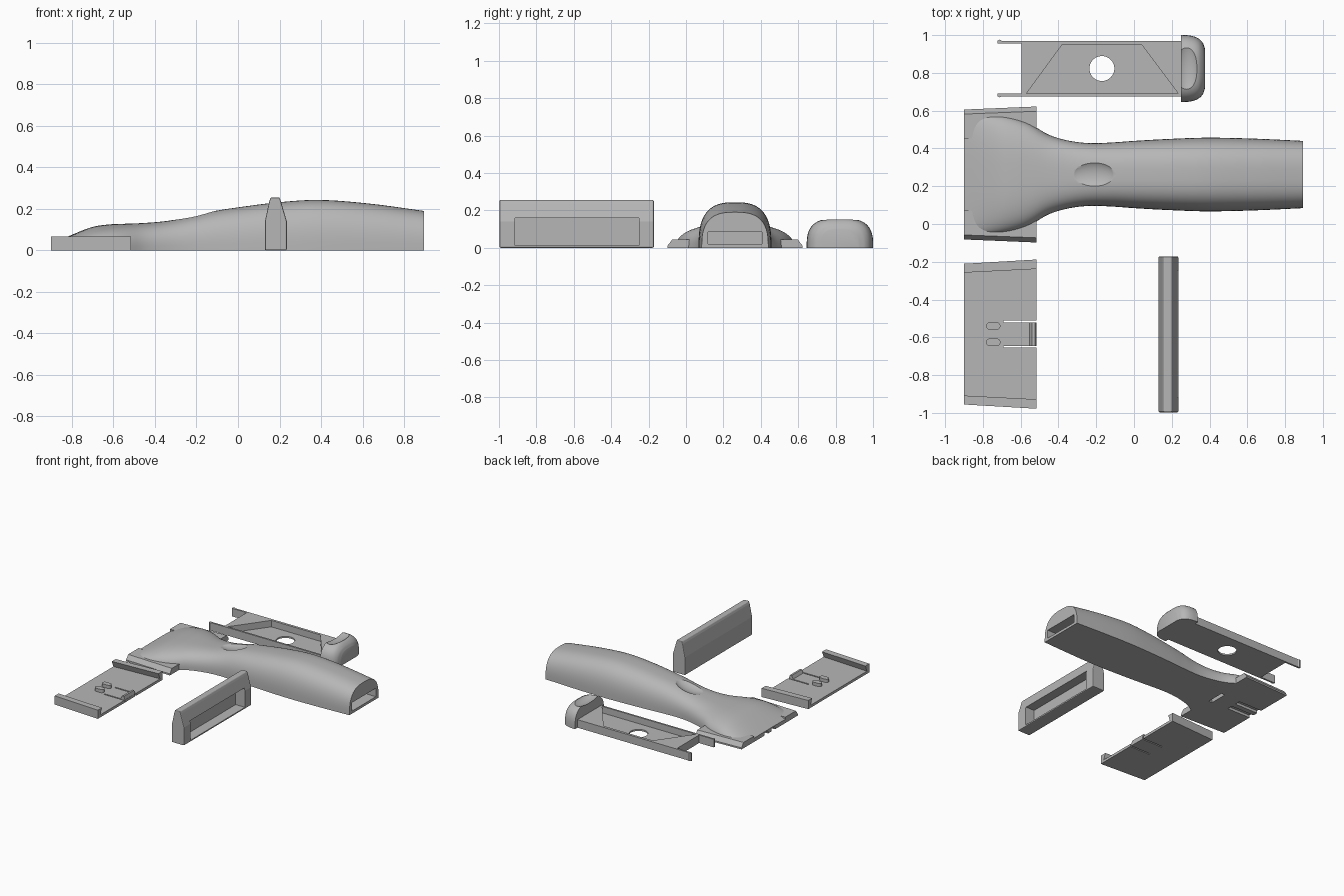
import bpy, bmesh, math
from mathutils import Matrix, Vector

if "Cube" in bpy.data.objects:
    bpy.data.objects.remove(bpy.data.objects["Cube"])

grey = bpy.data.materials.new("plain grey")
grey.use_nodes = True
COLOUR = (0.47, 0.47, 0.47, 1)
grey.diffuse_color = COLOUR
grey.node_tree.nodes["Principled BSDF"].inputs["Base Color"].default_value = COLOUR


def finish(name, bm):
    bmesh.ops.recalc_face_normals(bm, faces=bm.faces)
    mesh = bpy.data.meshes.new(name)
    bm.to_mesh(mesh)
    bm.free()
    mesh.materials.append(grey)
    ob = bpy.data.objects.new(name, mesh)
    bpy.context.collection.objects.link(ob)
    return ob


def skin(name, rings):
    """Bridge closed rings of points and cap both ends."""
    bm = bmesh.new()
    loops = [[bm.verts.new(p) for p in ring] for ring in rings]
    n = len(loops[0])
    for a, b in zip(loops, loops[1:]):
        for i in range(n):
            j = (i + 1) % n
            bm.faces.new((a[i], a[j], b[j], b[i]))
    bm.faces.new(loops[0])
    bm.faces.new(loops[-1])
    return finish(name, bm)


def prism(name, pts, axis, a, b, centre=0, taper=1):
    """Extrude a profile along an axis; taper scales the first end sideways."""
    place = {"x": lambda u, v, t, s: (t, centre + u * s, v),
             "y": lambda u, v, t, s: (u, t, v),
             "z": lambda u, v, t, s: (u, v, t)}[axis]
    return skin(name, [[place(u, v, t, s) for u, v in pts]
                       for t, s in ((a, taper), (b, 1))])


def box(name, x0, x1, y0, y1, z0, z1):
    return prism(name, [(x0, y0), (x1, y0), (x1, y1), (x0, y1)], "z", z0, z1)


def ellipsoid(name, centre, radii, tilt=0):
    bm = bmesh.new()
    m = (Matrix.Translation(centre) @ Matrix.Rotation(tilt, 4, "Y")
         @ Matrix.Diagonal((*radii, 1)))
    bmesh.ops.create_uvsphere(bm, u_segments=48, v_segments=24, radius=1, matrix=m)
    return finish(name, bm)


def arch_loft(name, keys, cy, power, steps=5, segs=40):
    """Smoothly loft arch sections given as (x, half width, height)."""
    keys = [Vector(k) for k in keys]
    last = len(keys) - 1

    def slope(i):
        d = keys[min(i + 1, last)] - keys[max(i - 1, 0)]
        return d / d.x

    sections = []
    for i in range(last):
        p, q = keys[i], keys[i + 1]
        w = q.x - p.x
        for k in range(steps):
            t = k / steps
            h = t * t * (3 - 2 * t)
            sections.append(p * (1 - h) + q * h + slope(i) * w * t * (1 - t) ** 2
                            - slope(i + 1) * w * t * t * (1 - t))
    sections.append(keys[-1])
    rings = []
    for x, half, height in sections:
        ring = []
        for k in range(segs + 1):
            c = math.cos(math.pi * k / segs)
            s = abs(math.sin(math.pi * k / segs)) if 0 < k < segs else 0
            ring.append((x, cy + math.copysign(abs(c) ** (2 / power), c) * half,
                         s ** (2 / power) * height))
        rings.append(ring)
    return skin(name, rings)


def apply(ob, mod):
    bpy.context.view_layer.objects.active = ob
    bpy.ops.object.modifier_apply(modifier=mod.name)


def cut(ob, *cutters):
    for c in cutters:
        mod = ob.modifiers.new("cut", "BOOLEAN")
        mod.operation, mod.solver, mod.object = "DIFFERENCE", "EXACT", c
        apply(ob, mod)
        bpy.data.objects.remove(c)


def bevel(ob, width, segments=2):
    mod = ob.modifiers.new("bevel", "BEVEL")
    mod.width, mod.segments = width, segments
    apply(ob, mod)


def smooth(ob):
    bpy.ops.object.select_all(action="DESELECT")
    ob.select_set(True)
    bpy.context.view_layer.objects.active = ob
    bpy.ops.object.shade_smooth_by_angle(angle=math.radians(32))


# Handle: flared head flowing into a rounded grip
HY = 0.262
handle = arch_loft("handle", [
    (-.9, .325, .03), (-.8, .323, .075), (-.7, .313, .113), (-.62, .295, .125),
    (-.55, .268, .128), (-.45, .21, .132), (-.34, .178, .142), (-.23, .166, .162),
    (-.11, .17, .19), (0, .178, .207), (.18, .188, .23), (.385, .195, .243),
    (.635, .19, .225), (.895, .178, .19)], HY, 2.8)
cut(handle,
    ellipsoid("thumb_cutter", (-.22, HY, .195), (.13, .083, .05), -.2),
    box("tray_slot_cutter", -.08, 1, HY - .145, HY + .145, .02, .085),
    box("latch_cutter", -.56, -.53, HY - .07, HY + .07, -.1, .03),
    *[box("pin_cutter", -.92, -.7, HY + d - .022, HY + d + .022, -.1, .02)
      for d in (-.042, .042)])
smooth(handle)

# Dovetail rails either side of the head
for side, name in ((-1, "right_rail"), (1, "left_rail")):
    prism(name, [(side * u, v) for u, v in
                 ((.2, 0), (.36, 0), (.36, .012), (.335, .045), (.2, .045))],
          "x", -.9, -.515, HY, .955)

# Clip-on head plate with undercut side lips
PY = -.583
half = [(.395, 0), (.395, .067), (.345, .067), (.365, .02)]
plate = prism("head_plate", half + [(-u, v) for u, v in reversed(half)],
              "x", -.9, -.515, PY, .943)
cut(plate, *[box("gap_cutter", -.69, -.5, PY + d - .005, PY + d + .005, -.1, .1)
             for d in (-.067, .067)])
prism("latch_hook", [(-.555, .015), (-.515, .015), (-.525, .045), (-.54, .045)],
      "y", PY - .062, PY + .062)
for i, d in enumerate((-.043, .043)):
    outline = []
    for k in range(20):
        a = math.tau * (k + .5) / 20
        shift = math.copysign(.018, math.cos(a))
        outline.append((-.745 + shift + .02 * math.cos(a), PY + d + .02 * math.sin(a)))
    smooth(prism(f"plate_pin_{i + 1}", outline, "z", .015, .045))

# Upright cover with a tapered top and a side recess
cover = prism("blade_cover", [(.13, 0), (.235, 0), (.235, .14), (.207, .235),
                              (.2, .255), (.157, .255), (.15, .235), (.13, .14)],
              "y", -.997, -.172)
bevel(cover, .006)
cut(cover, box("recess_cutter", .155, .3, -.915, -.25, .012, .16))

# Sliding tray: trapezoid pocket, round hole, spring arms
TY = .823
tray = box("tray", -.595, .255, TY - .147, TY + .147, 0, .062)
hole = [(-.17 + .066 * math.cos(math.tau * k / 40), TY + .066 * math.sin(math.tau * k / 40))
        for k in range(40)]
cut(tray,
    prism("pocket_cutter", [(-.57, .69), (.235, .69), (.04, .95), (-.38, .95)],
          "z", .012, .2),
    prism("hole_cutter", hole, "z", -.1, .2))
for side, name in ((-1, "front_arm"), (1, "back_arm")):
    u = [(-.59, .147), (-.7, .147), (-.71, .153), (-.722, .147), (-.722, .133), (-.59, .133)]
    prism(name, [(x, TY + side * y) for x, y in u], "z", 0, .062)

# Rounded end cap with a finger scoop
cap = arch_loft("end_cap", [(.25, .178, .158), (.3, .174, .157), (.34, .16, .148),
                            (.365, .135, .125), (.377, .1, .1)], TY, 3)
cut(cap, ellipsoid("scoop_cutter", (.28, TY, .185), (.068, .165, .055)))
smooth(cap)
